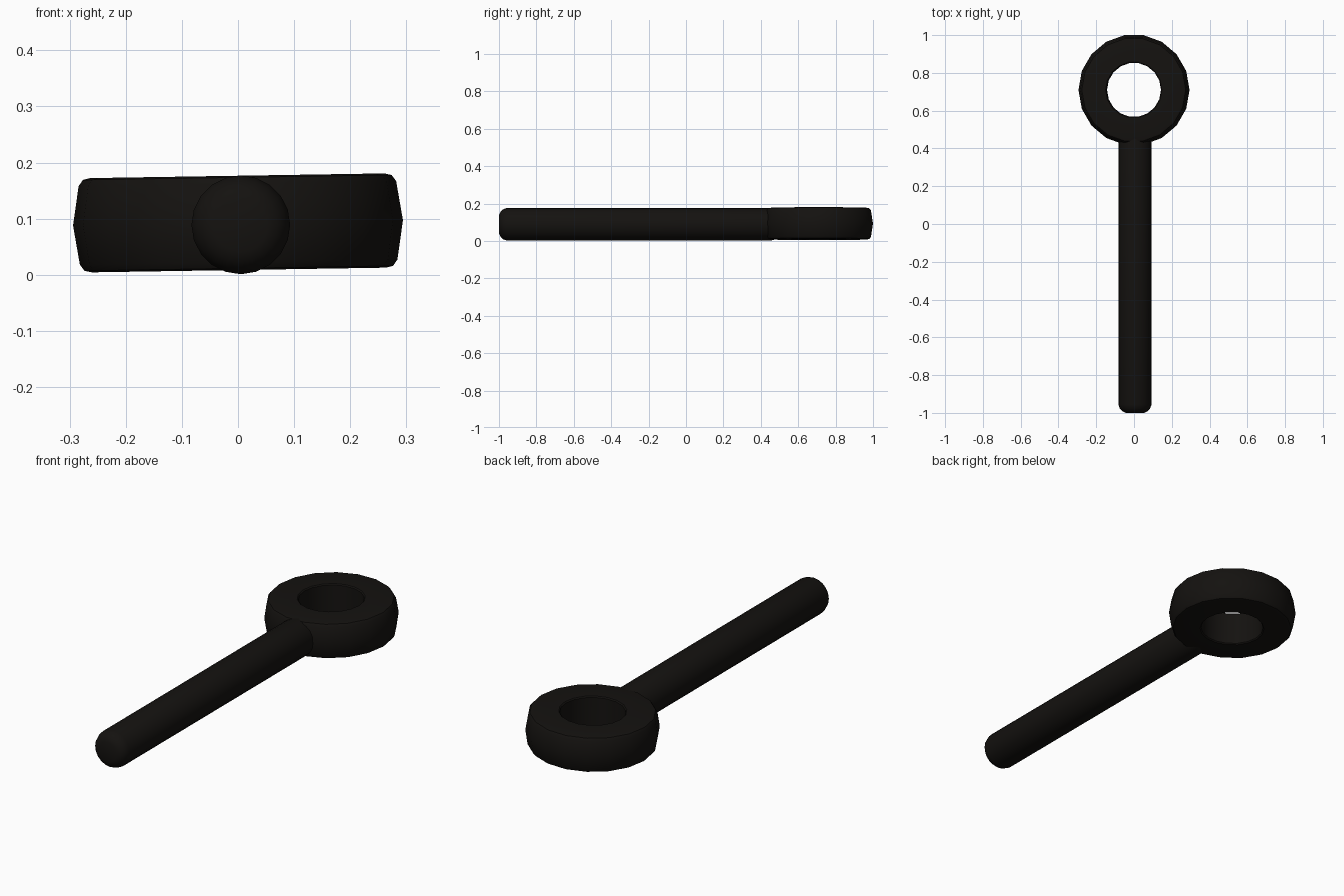
import bpy, math
from mathutils import Matrix

if "Cube" in bpy.data.objects:
    bpy.data.objects.remove(bpy.data.objects["Cube"])

mat = bpy.data.materials.new("black_rubber")
mat.diffuse_color = (0.007, 0.006, 0.005, 1)
mat.use_nodes = True
mat.node_tree.nodes["Principled BSDF"].inputs["Base Color"].default_value = mat.diffuse_color


def lathe(name, profile, sides, matrix, closed=False):
    """Revolve (radius, height) points around local z."""
    verts, faces, n = [], [], len(profile)
    for i in range(sides):
        a = 2 * math.pi * i / sides
        verts += [(r * math.cos(a), r * math.sin(a), h) for r, h in profile]
    for i in range(sides):
        j = (i + 1) % sides
        for k in range(n if closed else n - 1):
            m = (k + 1) % n
            faces.append((i * n + k, j * n + k, j * n + m, i * n + m))
    if not closed:
        faces.append([i * n for i in reversed(range(sides))])
        faces.append([i * n + n - 1 for i in range(sides)])
    mesh = bpy.data.meshes.new(name)
    mesh.from_pydata([matrix @ v for v in map(lambda p: Matrix.Translation(p).translation, verts)], [], faces)
    mesh.materials.append(mat)
    obj = bpy.data.objects.new(name, mesh)
    bpy.context.collection.objects.link(obj)
    bpy.ops.object.select_all(action='DESELECT')
    obj.select_set(True)
    bpy.context.view_layer.objects.active = obj
    bpy.ops.object.shade_smooth_by_angle(angle=math.radians(35))
    return obj


# Ring head: faceted, bulging rim with rounded edges, tilted very slightly
half = [(0.144, 0.079), (0.149, 0.084), (0.262, 0.084), (0.275, 0.081), (0.283, 0.070)]
ring = [(r, -h) for r, h in half] + [(0.294, 0)] + [(r, h) for r, h in reversed(half)]
tilt = Matrix.Translation((0, 0.71, 0.0925)) @ Matrix.Rotation(-0.016, 4, 'Y')
lathe("ring_head", ring, 18, tilt, closed=True)

# Shank: round rod with softened tip, running into the ring
rod = [(0.048, -1.0), (0.066, -0.992), (0.080, -0.978), (0.088, -0.955), (0.088, 0.45), (0.075, 0.50)]
lathe("shank", rod, 20, Matrix.Translation((0.005, 0, 0.089)) @ Matrix.Rotation(-math.pi / 2, 4, 'X'))
